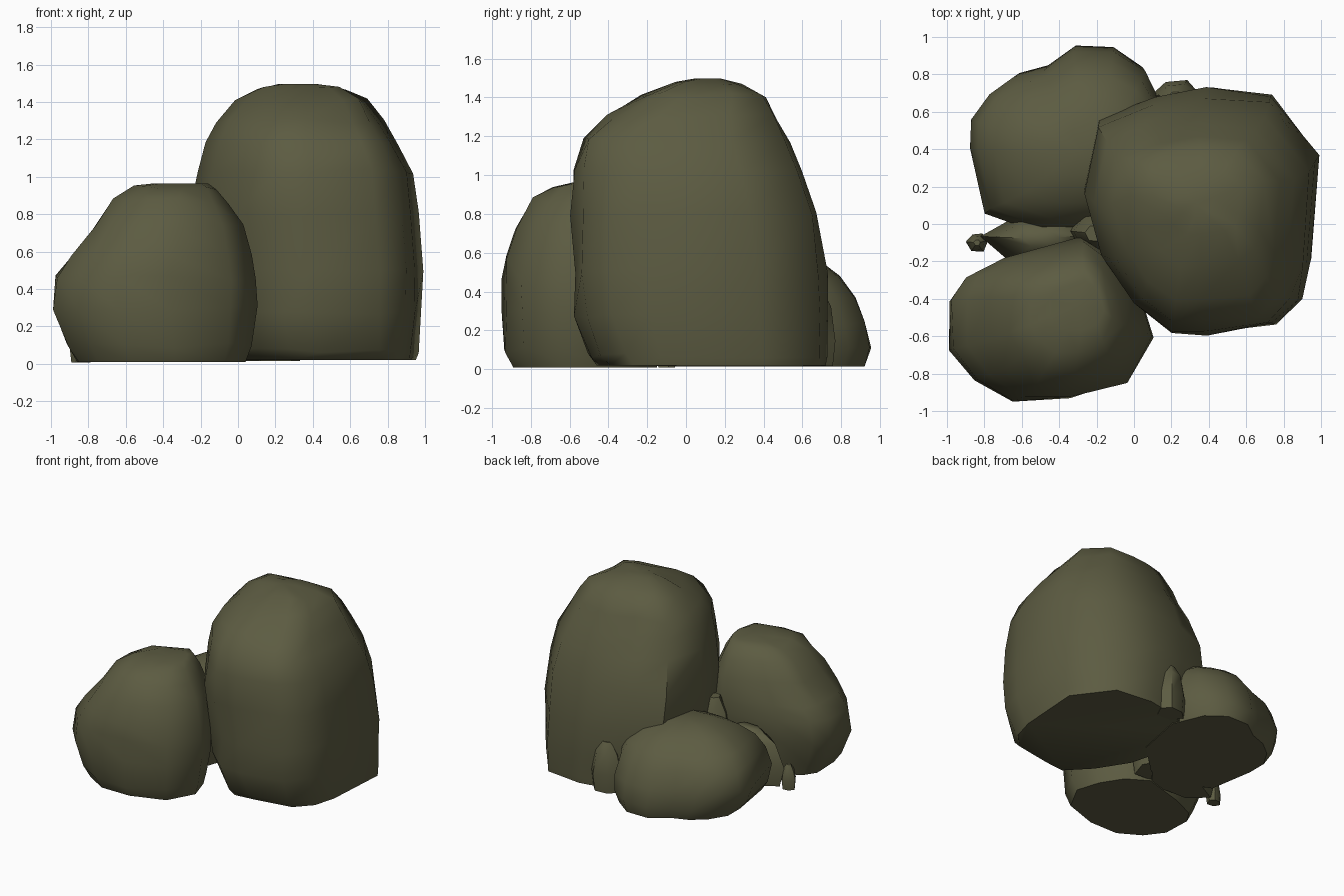
import bpy, bmesh, random
from mathutils import Vector

random.seed(4)
cube = bpy.data.objects.get("Cube")
if cube:
    bpy.data.objects.remove(cube, do_unlink=True)

stone = bpy.data.materials.new("olive_stone")
stone.use_nodes = True
colour = (0.108, 0.106, 0.054, 1)
stone.diffuse_color = colour
bsdf = stone.node_tree.nodes["Principled BSDF"]
bsdf.inputs["Base Color"].default_value = colour
bsdf.inputs["Roughness"].default_value = 0.9


def boulder(name, outline, levels, dents=(), rough=0.015):
    """Loft a footprint through levels of (z, x min, x max, y min, y max)."""
    xs, ys = zip(*outline)
    unit = [((x - min(xs)) / (max(xs) - min(xs)), (y - min(ys)) / (max(ys) - min(ys)))
            for x, y in outline]
    bm = bmesh.new()
    rings = []
    for i, (z, x0, x1, y0, y1) in enumerate(levels):
        centre = Vector(((x0 + x1) / 2, (y0 + y1) / 2, z))
        ring = []
        for u, v in unit:
            p = Vector((x0 + u * (x1 - x0), y0 + v * (y1 - y0), z))
            if 0 < i < len(levels) - 1:
                p += (centre - p) * random.uniform(0, 2 * rough)
                p.z += random.uniform(-rough, rough)
            # press shallow hollows into the surface
            for spot, radius, depth in dents:
                near = max(0, 1 - (p - Vector(spot)).length / radius)
                p += (centre - p).normalized() * depth * near
            ring.append(bm.verts.new(p))
        rings.append(ring)
    n = len(unit)
    for low, high in zip(rings, rings[1:]):
        for k in range(n):
            m = (k + 1) % n
            bm.faces.new((low[k], low[m], high[m], high[k]))
    bm.faces.new(rings[0])
    bmesh.ops.poke(bm, faces=[bm.faces.new(rings[-1])])
    bmesh.ops.recalc_face_normals(bm, faces=bm.faces)
    mesh = bpy.data.meshes.new(name)
    bm.to_mesh(mesh)
    bm.free()
    mesh.materials.append(stone)
    obj = bpy.data.objects.new(name, mesh)
    bpy.context.collection.objects.link(obj)
    bpy.ops.object.select_all(action="DESELECT")
    obj.select_set(True)
    bpy.context.view_layer.objects.active = obj
    bpy.ops.object.shade_smooth_by_angle(angle=0.9)


# Tall boulder
boulder("tall_boulder",
        [(1, .38), (.74, .71), (.38, .75), (.1, .7), (-.2, .58), (-.28, .2), (-.18, -.15),
         (0, -.42), (.2, -.62), (.4, -.6), (.76, -.54), (.9, -.4), (.96, -.2)],
        [(.02, -.1, .95, -.46, .72), (.07, -.15, .97, -.52, .73), (.28, -.22, .99, -.6, .74),
         (.5, -.27, 1, -.62, .74), (.8, -.28, .98, -.62, .69), (1.03, -.24, .94, -.6, .61),
         (1.18, -.19, .86, -.57, .54), (1.3, -.13, .79, -.44, .48), (1.41, -.02, .7, -.24, .42),
         (1.47, .1, .58, -.06, .29), (1.497, .22, .42, .04, .18)],
        [((.15, -.6, .55), .35, .1), ((.25, -.5, 1.17), .25, .06), ((-.25, .3, 1), .3, .06)])

# Middle boulder at the front
boulder("front_boulder",
        [(.12, -.6), (-.02, -.85), (-.35, -.96), (-.65, -.96), (-.86, -.84), (-.99, -.67),
         (-1, -.4), (-.92, -.28), (-.7, -.18), (-.28, -.06), (-.08, -.18), (.05, -.38)],
        [(.01, -.86, .04, -.89, -.15), (.1, -.92, .08, -.94, -.12), (.3, -1, .11, -.96, -.08),
         (.46, -.985, .1, -.96, -.06), (.58, -.91, .08, -.93, -.07), (.73, -.79, .03, -.88, -.09),
         (.87, -.68, -.05, -.79, -.15), (.94, -.56, -.11, -.69, -.22),
         (.965, -.45, -.16, -.57, -.3)],
        [((-.25, -.95, .35), .25, .06), ((-.9, -.5, .75), .25, .04)])

# Low boulder at the back
boulder("back_boulder",
        [(-.1, .96), (-.32, .96), (-.48, .86), (-.64, .81), (-.77, .72), (-.87, .58), (-.87, .42),
         (-.8, .05), (-.5, -.06), (-.2, -.05), (.1, .2), (.19, .6), (.07, .85)],
        [(.015, -.76, .12, -.06, .92), (.1, -.83, .17, -.07, .96), (.24, -.88, .19, -.06, .93),
         (.38, -.84, .16, -.02, .88), (.47, -.75, .11, .03, .8), (.55, -.62, .03, .11, .69),
         (.61, -.45, -.12, .26, .52)])

# Rubble wedged in the gaps
chip = [(1, .2), (.5, 1), (-.4, .9), (-1, .1), (-.5, -.9), (.6, -1)]
for name, x, y, w, d, h in (("gap_rubble", -.5, -.08, .33, .14, .42),
                            ("centre_rubble", -.22, -.05, .14, .14, .6),
                            ("back_rubble", .22, .68, .13, .09, .4),
                            ("side_chip", -.84, -.1, .06, .05, .2)):
    boulder(name, chip,
            [(z * h, x - w * s, x + w * s, y - d * s, y + d * s)
             for z, s in ((.04, .85), (.4, 1), (.8, .75), (1, .3))])
